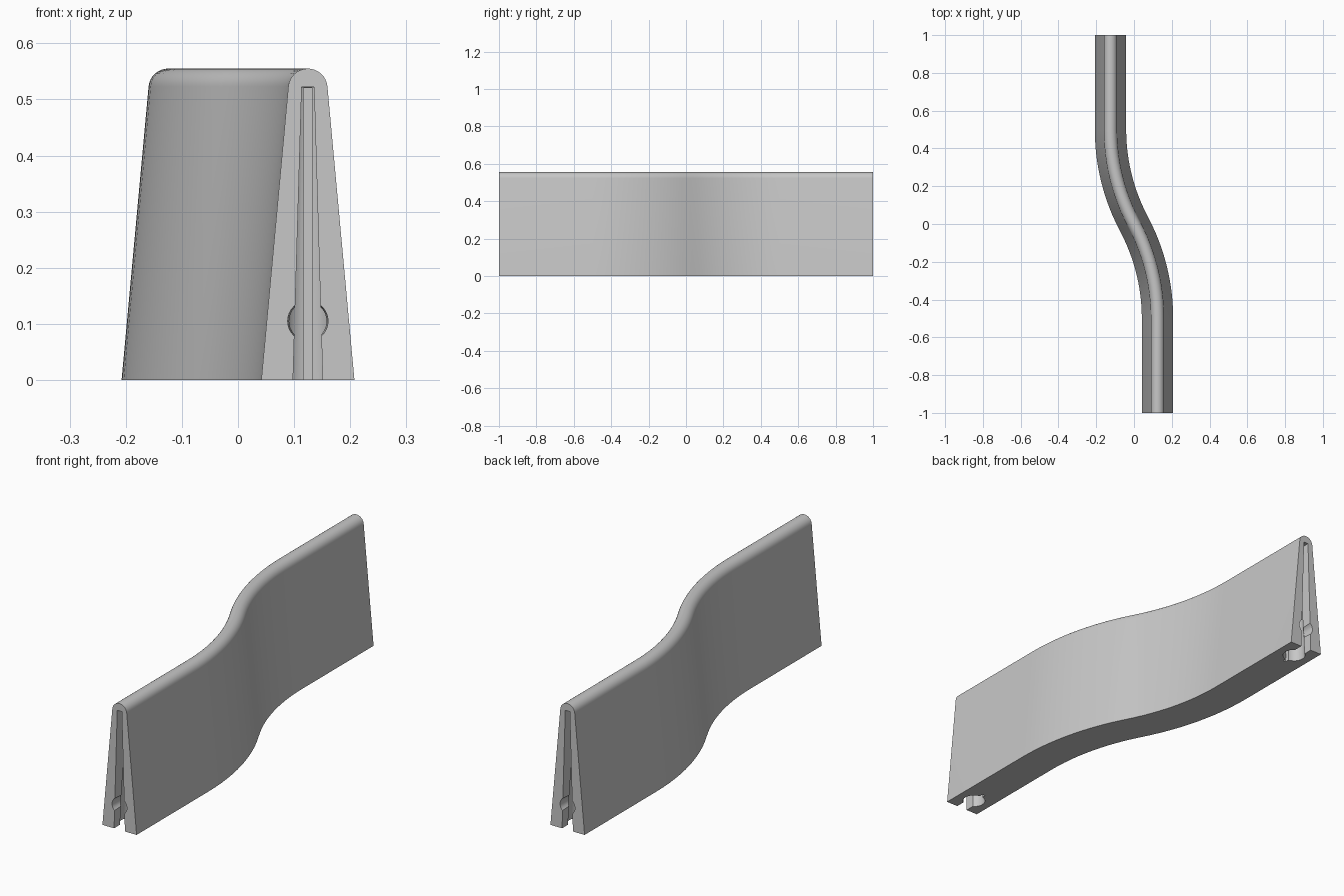
import bpy, bmesh, math

if "Cube" in bpy.data.objects:
    bpy.data.objects.remove(bpy.data.objects["Cube"], do_unlink=True)

HALF, TOP_HALF, ROUND_Z = 0.083, 0.035, 0.52   # half widths and crown centre
SHIFT, BEND = 0.1245, 0.5                      # sideways shift and bend start

concrete = bpy.data.materials.new("concrete grey")
concrete.use_nodes = True
grey = (0.57, 0.57, 0.57, 1)
concrete.diffuse_color = grey
concrete.node_tree.nodes["Principled BSDF"].inputs["Base Color"].default_value = grey


def make_object(name, bm):
    bmesh.ops.recalc_face_normals(bm, faces=bm.faces)
    mesh = bpy.data.meshes.new(name)
    bm.to_mesh(mesh)
    bm.free()
    mesh.materials.append(concrete)
    obj = bpy.data.objects.new(name, mesh)
    bpy.context.scene.collection.objects.link(obj)
    return obj


def loft(name, rings):
    """Join matching closed rings and cap both ends."""
    bm = bmesh.new()
    rows = [[bm.verts.new(p) for p in ring] for ring in rings]
    n = len(rows[0])
    for a, b in zip(rows, rows[1:]):
        for i in range(n):
            j = (i + 1) % n
            bm.faces.new((a[i], a[j], b[j], b[i]))
    bm.faces.new(rows[0])
    bm.faces.new(rows[-1])
    return make_object(name, bm)


def circle(cx, cy, z, r, n=32):
    return [(cx + r * math.cos(2 * math.pi * i / n),
             cy + r * math.sin(2 * math.pi * i / n), z) for i in range(n)]


def slot_ring(cx, y0, y1, z, half):
    return [(cx - half, y0, z), (cx + half, y0, z), (cx + half, y1, z), (cx - half, y1, z)]


# Tapered cross-section with a round crown
profile = [(-HALF, 0)]
for i in range(17):
    a = math.radians(175 - 170 * i / 16)
    profile.append((TOP_HALF * math.cos(a), ROUND_Z + TOP_HALF * math.sin(a)))
profile.append((HALF, 0))

# S-shaped path: straight ends and two tangent arcs
radius = (BEND ** 2 + SHIFT ** 2) / (2 * SHIFT)
sweep = math.asin(BEND / radius)
STEPS = 12
arc = []
for i in range(STEPS + 1):
    t = sweep * i / STEPS
    arc.append((SHIFT - radius * (1 - math.cos(t)), -BEND + radius * math.sin(t), t))
path = [(SHIFT, -1, 0)] + arc
path += [(-x, -y, t) for x, y, t in reversed(path[:-1])]

rings = [[(x + u * math.cos(t), y + u * math.sin(t), z) for u, z in profile]
         for x, y, t in path]
wall = loft("barrier_wall", rings)

# Keyhole sockets at both ends
cutters = []
for s, label in ((-1, "front"), (1, "back")):
    cx = -s * SHIFT

    def depth(d):
        return s * (1 - d)

    cutters.append(loft(label + "_slot_cutter", [
        slot_ring(cx, depth(-0.05), depth(0.07), -0.02, 0.027),
        slot_ring(cx, depth(-0.05), depth(0.07), 0.522, 0.011)]))
    cutters.append(loft(label + "_pocket_cutter", [
        circle(cx, depth(0.08), -0.03, 0.049),
        circle(cx, depth(0.08), 0.521, 0.021)]))
    cutters.append(loft(label + "_slit_cutter", [
        slot_ring(cx, depth(0.06), depth(0.145), -0.04, 0.0075),
        slot_ring(cx, depth(0.06), depth(0.145), 0.52, 0.0075)]))
    # Round opening across the slot in the end face
    cutters.append(loft(label + "_hole_cutter", [
        [(px, depth(d), 0.105 + py) for px, py, _ in circle(cx, 0, 0, r)]
        for d, r in ((-0.02, 0.037), (0.08, 0.032))]))

for cutter in cutters:
    cutter.hide_render = True
    mod = wall.modifiers.new(cutter.name, 'BOOLEAN')
    mod.operation = 'DIFFERENCE'
    mod.solver = 'EXACT'
    mod.object = cutter

# Bake the cuts and drop the cutters
bpy.context.view_layer.update()
baked = bpy.data.meshes.new_from_object(wall.evaluated_get(bpy.context.evaluated_depsgraph_get()))
wall.modifiers.clear()
wall.data = baked
for cutter in cutters:
    bpy.data.objects.remove(cutter, do_unlink=True)

bpy.ops.object.select_all(action='DESELECT')
wall.select_set(True)
bpy.context.view_layer.objects.active = wall
bpy.ops.object.shade_smooth_by_angle(angle=math.radians(30))
